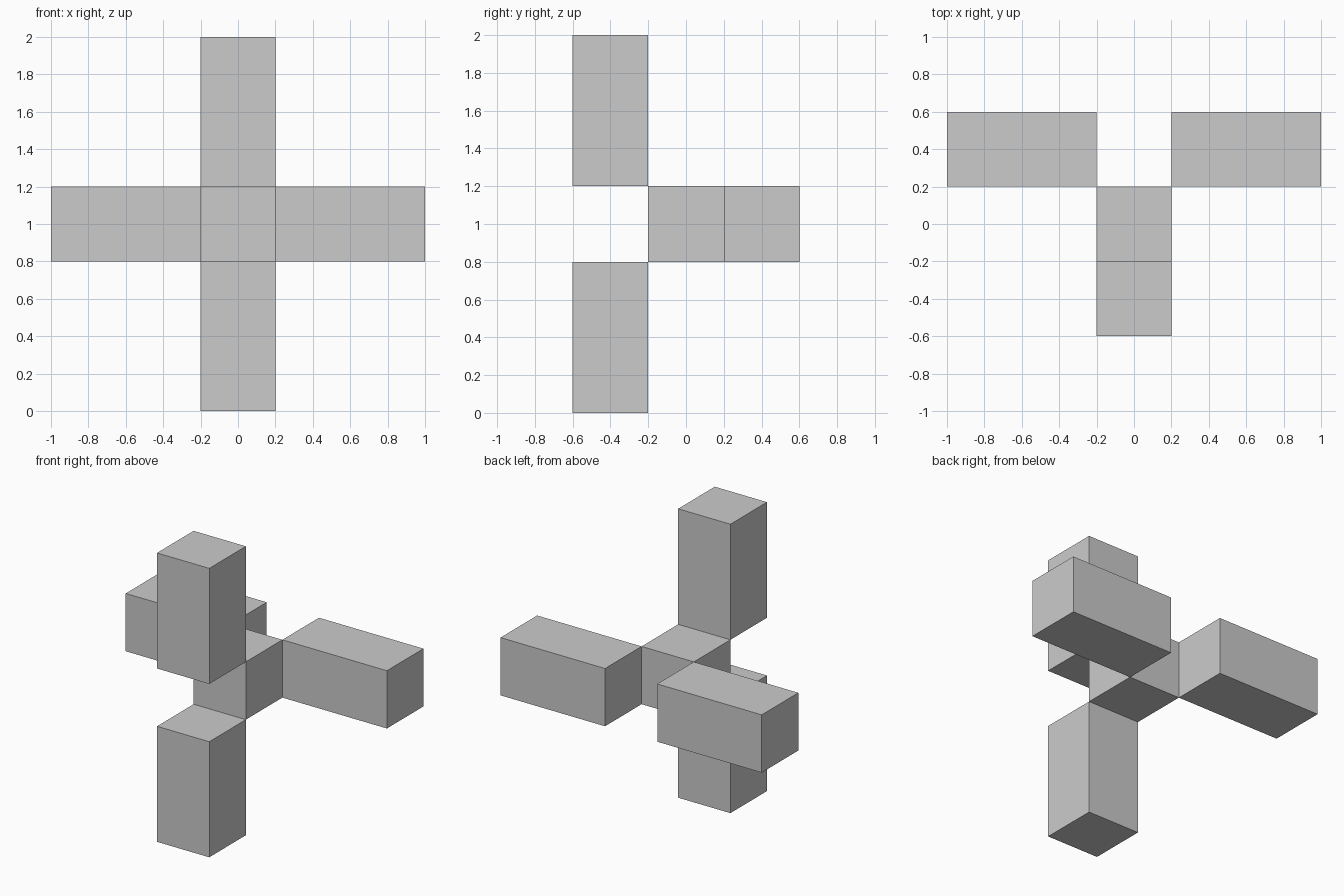
import bpy

if "Cube" in bpy.data.objects:
    bpy.data.objects.remove(bpy.data.objects["Cube"])


def box(name, lo, hi):
    """Axis-aligned box between two corners."""
    centre = [(a + b) / 2 for a, b in zip(lo, hi)]
    bpy.ops.mesh.primitive_cube_add(size=1, location=centre)
    ob = bpy.context.object
    ob.name = name
    ob.scale = [b - a for a, b in zip(lo, hi)]
    bpy.ops.object.transform_apply(location=False, rotation=False, scale=True)
    return ob


W = 0.2  # half thickness of every bar

# Central cube
box("centre_cube", (-W, -W, 0.8), (W, W, 1.2))

# Vertical bars touching the cube's front edges
for name, z0, z1 in (("lower_bar", 0.0, 0.8), ("upper_bar", 1.2, 2.0)):
    box(name, (-W, -0.6, z0), (W, -W, z1))

# Horizontal bars touching the cube's back edges
for name, x0, x1 in (("left_bar", -1.0, -W), ("right_bar", W, 1.0)):
    box(name, (x0, W, 0.8), (x1, 0.6, 1.2))
